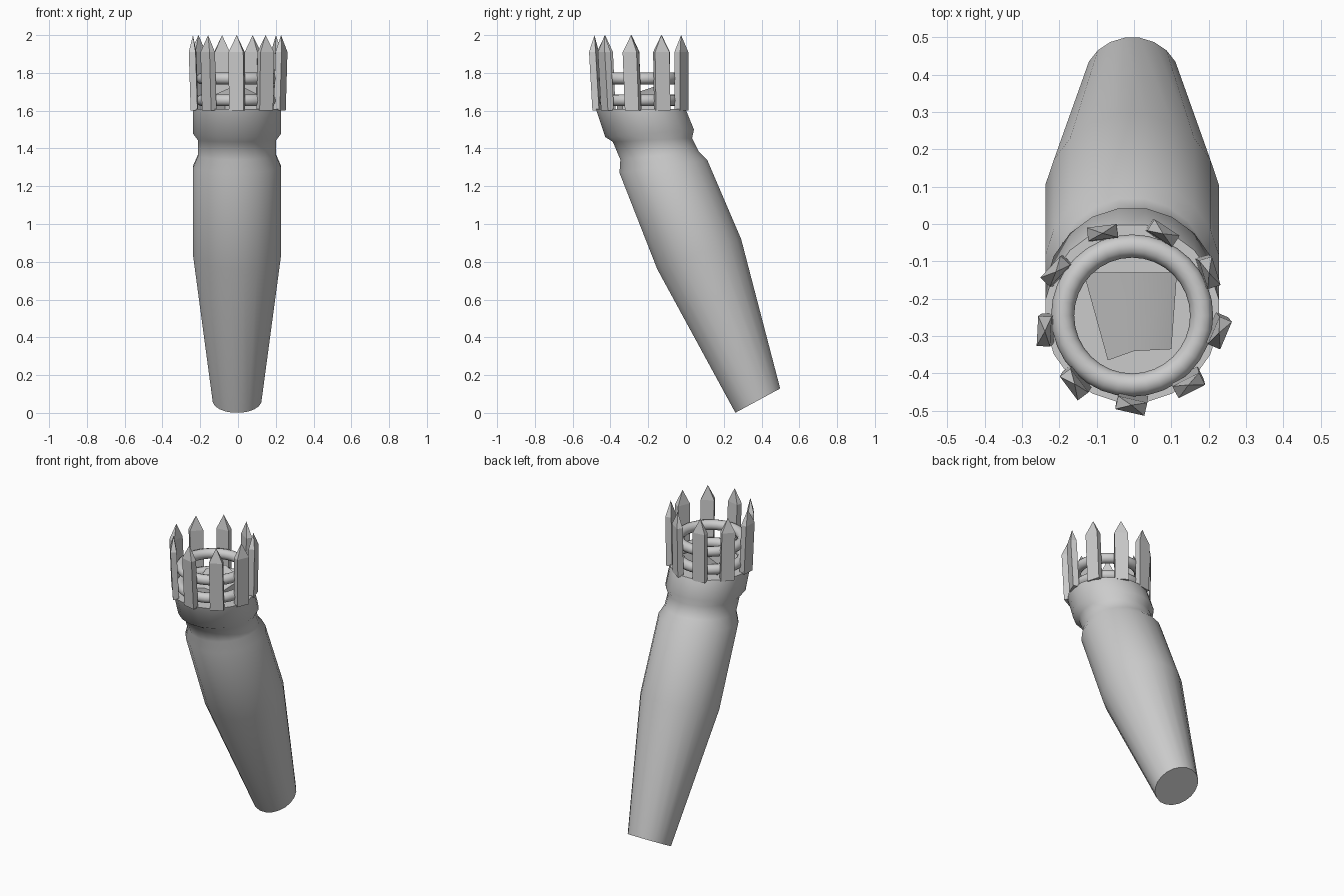
import bpy, bmesh, math
from mathutils import Vector, Matrix

if "Cube" in bpy.data.objects:
    bpy.data.objects.remove(bpy.data.objects["Cube"], do_unlink=True)

grey = bpy.data.materials.new("plain grey")
grey.use_nodes = True
COLOR = (0.6, 0.6, 0.6, 1)
grey.diffuse_color = COLOR
grey.node_tree.nodes["Principled BSDF"].inputs["Base Color"].default_value = COLOR

CX, CY, RIM = -0.005, -0.24, 1.61
SIDES = 20


def finish(name, bm, smooth=None):
    bmesh.ops.recalc_face_normals(bm, faces=bm.faces)
    mesh = bpy.data.meshes.new(name)
    bm.to_mesh(mesh)
    bm.free()
    obj = bpy.data.objects.new(name, mesh)
    bpy.context.collection.objects.link(obj)
    mesh.materials.append(grey)
    if smooth:
        bpy.ops.object.select_all(action='DESELECT')
        obj.select_set(True)
        bpy.context.view_layer.objects.active = obj
        bpy.ops.object.shade_smooth_by_angle(angle=math.radians(smooth))
    return obj


# Bent grip and collar: front edge (y, z), back edge (y, z), half width
sections = [
    ((0.26, 0.00), (0.50, 0.13), 0.13),
    ((-0.155, 0.76), (0.295, 0.92), 0.235),
    ((-0.355, 1.27), (0.115, 1.34), 0.235),
    ((-0.35, 1.34), (0.07, 1.385), 0.21),
    ((-0.39, 1.435), (0.035, 1.455), 0.21),
    ((-0.43, 1.46), (0.045, 1.50), 0.235),
    ((-0.48, RIM), (0.0, RIM), 0.235),
]
bm = bmesh.new()
rings = []
for front, back, half in sections:
    f, b = Vector((CX, *front)), Vector((CX, *back))
    mid, axis = (f + b) / 2, (b - f) / 2
    ring = []
    for i in range(SIDES):
        a = 2 * math.pi * (i + 0.5) / SIDES
        ring.append(bm.verts.new(mid + axis * math.cos(a) + Vector((half * math.sin(a), 0, 0))))
    rings.append(ring)
for low, high in zip(rings, rings[1:]):
    for i in range(SIDES):
        j = (i + 1) % SIDES
        bm.faces.new((low[i], low[j], high[j], high[i]))
bm.faces.new(rings[0])
bm.faces.new(rings[-1])
finish("grip", bm, 40)

# Nine pointed, slightly twisted pickets around the rim
for n in range(9):
    bm = bmesh.new()
    loops = []
    for z, lean in ((RIM - 0.01, 0), (1.91, 0.01)):
        loops.append([bm.verts.new((x, y - lean, z)) for x, y in
                      ((-0.04, -0.018), (0.04, -0.018), (0.04, 0.018), (-0.04, 0.018))])
    tip = bm.verts.new((0, -0.008, 2.0))
    bm.faces.new(loops[0])
    for i in range(4):
        j = (i + 1) % 4
        bm.faces.new((loops[0][i], loops[0][j], loops[1][j], loops[1][i]))
        bm.faces.new((loops[1][i], loops[1][j], tip))
    twist = Matrix.Rotation(math.radians(-13), 4, 'Z')
    around = Matrix.Rotation(math.tau * n / 9, 4, 'Z')
    place = Matrix.Translation((CX, CY, 0)) @ around @ Matrix.Translation((0, -0.229, 0)) @ twist
    bm.transform(place)
    for v in bm.verts:
        if v.co.z > 1.8:
            v.co.y -= 0.008
    finish(f"picket_{n + 1}", bm)

# Two round hoops inside the pickets
for name, z in (("lower_hoop", 1.655), ("upper_hoop", 1.77)):
    bpy.ops.mesh.primitive_torus_add(location=(CX, CY - 0.005, z), major_radius=0.186,
                                     minor_radius=0.031, major_segments=32, minor_segments=12)
    hoop = bpy.context.object
    hoop.name = name
    hoop.data.materials.append(grey)
    bpy.ops.object.shade_smooth_by_angle(angle=math.radians(60))

# Low core block, its top rising to a peak along the back
bm = bmesh.new()
base, top = [], []
for x, y, z in ((-0.07, -0.365, 1.66), (0.0, -0.34, 1.67), (0.10, -0.335, 1.66),
                (0.115, -0.13, 1.68), (0.0, -0.13, 1.74), (-0.135, -0.13, 1.68)):
    base.append(bm.verts.new((x, y, RIM - 0.01)))
    top.append(bm.verts.new((x, y, z)))
for i in range(6):
    j = (i + 1) % 6
    bm.faces.new((base[i], base[j], top[j], top[i]))
bm.faces.new(base)
bm.faces.new((top[0], top[1], top[4], top[5]))
bm.faces.new((top[1], top[2], top[3], top[4]))
finish("core", bm, 50)
